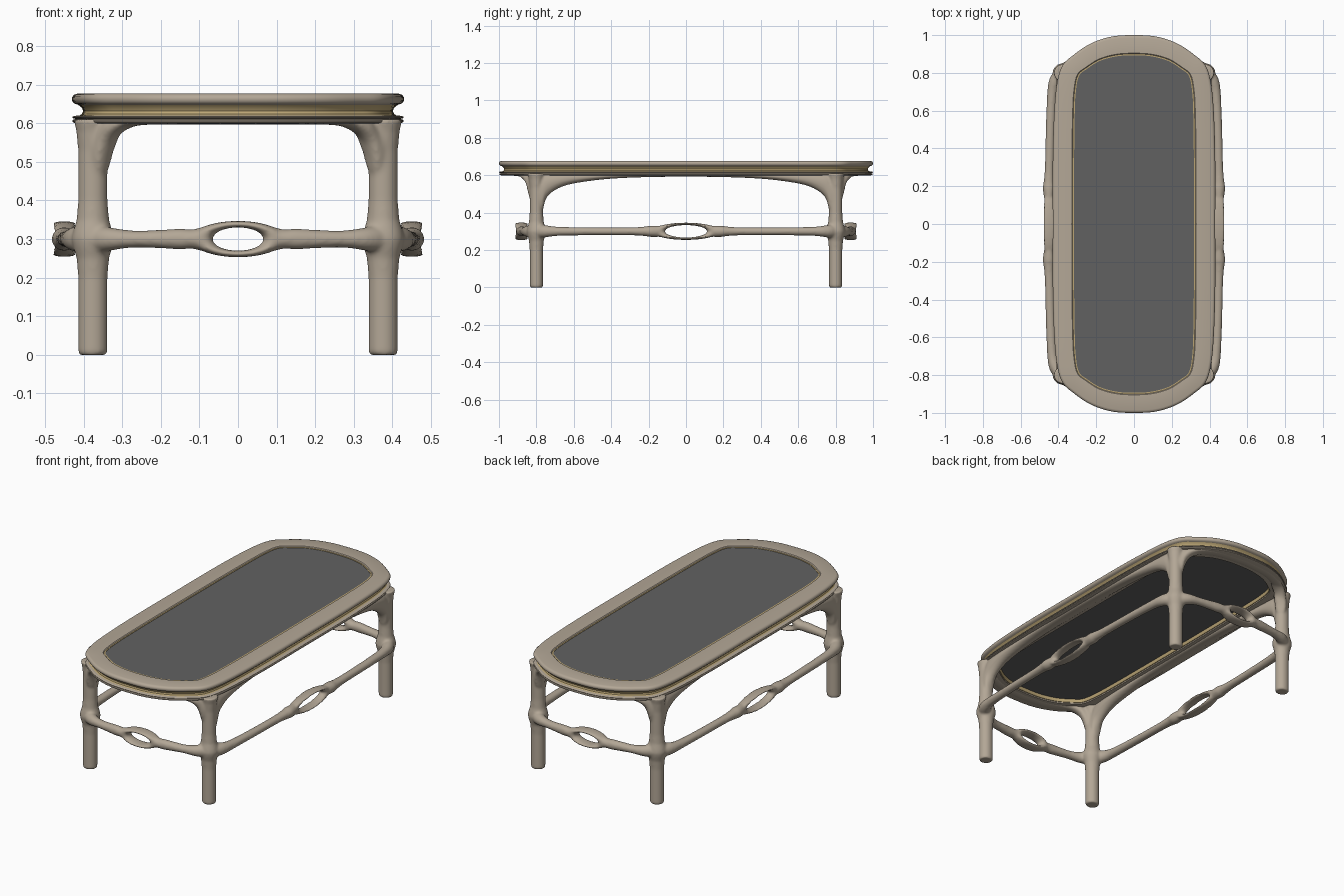
import bpy, bmesh, math
from mathutils import Vector

if "Cube" in bpy.data.objects:
    bpy.data.objects.remove(bpy.data.objects["Cube"])


def material(name, rgb):
    m = bpy.data.materials.new(name)
    m.diffuse_color = (*rgb, 1)
    m.use_nodes = True
    m.node_tree.nodes["Principled BSDF"].inputs["Base Color"].default_value = m.diffuse_color
    return m


WOOD = material("taupe_wood", (0.45, 0.385, 0.305))
GOLD = material("gold_trim", (0.50, 0.38, 0.18))
GREY = material("dark_glass", (0.12, 0.12, 0.12))


def spline(pts, n, closed=False):
    """Catmull-Rom resampling of points of any dimension."""
    k, out = len(pts), []
    for i in range(k if closed else k - 1):
        idx = [i - 1, i, i + 1, i + 2]
        idx = [j % k if closed else min(max(j, 0), k - 1) for j in idx]
        for s in range(n):
            t = s / n
            out.append([0.5 * (2 * b + (c - a) * t + (2 * a - 5 * b + 4 * c - d) * t * t
                               + (3 * b - a - 3 * c + d) * t ** 3)
                        for a, b, c, d in zip(*(pts[j] for j in idx))])
    if not closed:
        out.append(list(pts[-1]))
    return out


def bridge(bm, rings, wrap=False):
    for i in range(len(rings) if wrap else len(rings) - 1):
        a, b = rings[i], rings[(i + 1) % len(rings)]
        for j in range(len(a)):
            k = (j + 1) % len(a)
            bm.faces.new((a[j], a[k], b[k], b[j]))
    if not wrap:
        bm.faces.new(rings[0])
        bm.faces.new(rings[-1])


def finish(bm, name, mat, angle=None):
    bmesh.ops.recalc_face_normals(bm, faces=bm.faces)
    me = bpy.data.meshes.new(name)
    bm.to_mesh(me)
    bm.free()
    ob = bpy.data.objects.new(name, me)
    bpy.context.collection.objects.link(ob)
    me.materials.append(mat)
    if angle:
        bpy.ops.object.select_all(action='DESELECT')
        ob.select_set(True)
        bpy.context.view_layer.objects.active = ob
        bpy.ops.object.shade_smooth_by_angle(angle=math.radians(angle))
    return ob


def ellipse_ring(bm, c, u, v, n=28):
    return [bm.verts.new(c + u * math.cos(2 * math.pi * i / n) + v * math.sin(2 * math.pi * i / n))
            for i in range(n)]


def rod(bm, pts, n=8):
    """Tube through points (x, y, z, half width, half height)."""
    p = spline(pts, n)
    rings = []
    for i, q in enumerate(p):
        a, b = p[max(i - 1, 0)], p[min(i + 1, len(p) - 1)]
        side = Vector((a[1] - b[1], b[0] - a[0], 0)).normalized()
        rings.append(ellipse_ring(bm, Vector(q[:3]), side * q[3], Vector((0, 0, q[4]))))
    bridge(bm, rings)


def eye_ring(bm, c, along, out, outer, inner, depth):
    """Flattened oval ring in the middle of a stretcher."""
    rings = []
    for i in range(64):
        a = 2 * math.pi * i / 64
        o = along * outer[0] * math.cos(a) + Vector((0, 0, outer[1] * math.sin(a)))
        n = along * inner[0] * math.cos(a) + Vector((0, 0, inner[1] * math.sin(a)))
        d = depth * (1 - 0.2 * math.cos(a) ** 2)
        rings.append(ellipse_ring(bm, c + (o + n) / 2, (o - n) / 2, out * d, 20))
    bridge(bm, rings, True)


# --- base: one quarter, mirrored, then fused into one flowing surface
bm = bmesh.new()
X, Y = Vector((1, 0, 0)), Vector((0, 1, 0))
# leg
leg = [(0, .034), (.006, .038), (.2, .038), (.25, .042), (.28, .051), (.3, .055), (.32, .051),
       (.35, .042), (.4, .038), (.53, .038), (.58, .043), (.61, .05)]
bridge(bm, [ellipse_ring(bm, Vector((.376, .8, z)), X * r, Y * r * .94) for z, r in leg])
# side and end stretchers
rod(bm, [(.385, .80, .3, .035, .04), (.418, .755, .3, .032, .033), (.434, .68, .3, .026, .024),
         (.443, .5, .3, .024, .021), (.448, .3, .3, .024, .021), (.45, .225, .3, .028, .025),
         (.45, .19, .3, .033, .03), (.45, .14, .3, .026, .03)])
rod(bm, [(.375, .81, .3, .035, .04), (.33, .845, .3, .03, .03), (.27, .862, .3, .025, .022),
         (.2, .872, .3, .025, .024), (.15, .878, .3, .026, .027), (.12, .88, .3, .027, .025),
         (.09, .88, .3, .03, .032)])
eye_ring(bm, Vector((.45, 0, .3)), Y, X, (.18, .046), (.112, .033), .031)
eye_ring(bm, Vector((0, .88, .3)), X, Y, (.122, .047), (.066, .03), .037)
# arched aprons blending the legs into the top
arch_side = [(-.01, .592), (.2, .59), (.4, .581), (.55, .564), (.65, .543), (.715, .51),
             (.75, .47), (.77, .40), (.8, .38)]
rod(bm, [(.378, y, (z + .615) / 2, .034, (.615 - z) / 2) for y, z in arch_side])
arch_end = [(-.01, .945, .597), (.15, .93, .597), (.25, .893, .595), (.29, .865, .585),
            (.32, .845, .56), (.335, .832, .52), (.35, .82, .46), (.376, .8, .44)]
rod(bm, [(x, y, (z + .615) / 2, .032, (.615 - z) / 2) for x, y, z in arch_end])
base = finish(bm, "legs_and_stretchers", WOOD)
mir = base.modifiers.new("mirror", 'MIRROR')
mir.use_axis = (True, True, False)
mir.use_mirror_merge = False
rem = base.modifiers.new("fuse", 'REMESH')
rem.mode = 'VOXEL'
rem.voxel_size = 0.0062
rem.use_smooth_shade = True
smo = base.modifiers.new("soften", 'SMOOTH')
smo.factor = 0.5
smo.iterations = 6


# --- table top: sections between an outer and an inner outline
def full(q):
    return (q + [(-x, y) for x, y in q[-2::-1]] + [(-x, -y) for x, y in q[1:]]
            + [(x, -y) for x, y in q[-2:0:-1]])


OUT = spline(full([(.43, 0), (.43, .35), (.422, .6), (.407, .75), (.378, .84), (.32, .895),
                   (.23, .955), (.12, .992), (0, 1)]), 6, True)
INN = spline(full([(.322, 0), (.321, .35), (.318, .58), (.312, .7), (.295, .785), (.25, .825),
                   (.18, .868), (.09, .892), (0, .897)]), 6, True)


def outline(bm, t, z):
    return [bm.verts.new((a[0] + (b[0] - a[0]) * t, a[1] + (b[1] - a[1]) * t, z))
            for a, b in zip(OUT, INN)]


def frame(name, profile, mat, angle=35):
    bm = bmesh.new()
    bridge(bm, [outline(bm, t, z) for t, z in profile], True)
    return finish(bm, name, mat, angle)


frame("upper_rim", [(.97, .645), (.97, .672), (.93, .676), (.14, .677), (.06, .674), (.015, .669),
                    (0, .663), (.015, .656), (.06, .651), (.14, .648), (.25, .645)], WOOD)
frame("gold_band", [(1.04, .615), (1.04, .672), (.9, .672), (.2, .652), (.15, .648), (.24, .64),
                    (.27, .632), (.24, .624), (.15, .618), (.9, .607), (1.0, .607)], GOLD)
frame("lower_rim", [(.96, .6), (.96, .618), (.14, .62), (.04, .6185), (.01, .616), (.03, .613),
                    (.09, .611), (.03, .609), (.01, .606), (.03, .602), (.1, .5995)], WOOD)

# inset panel
bm = bmesh.new()
bridge(bm, [outline(bm, 1.03, .625), outline(bm, 1.03, .67)])
finish(bm, "inset_panel", GREY, 30)
